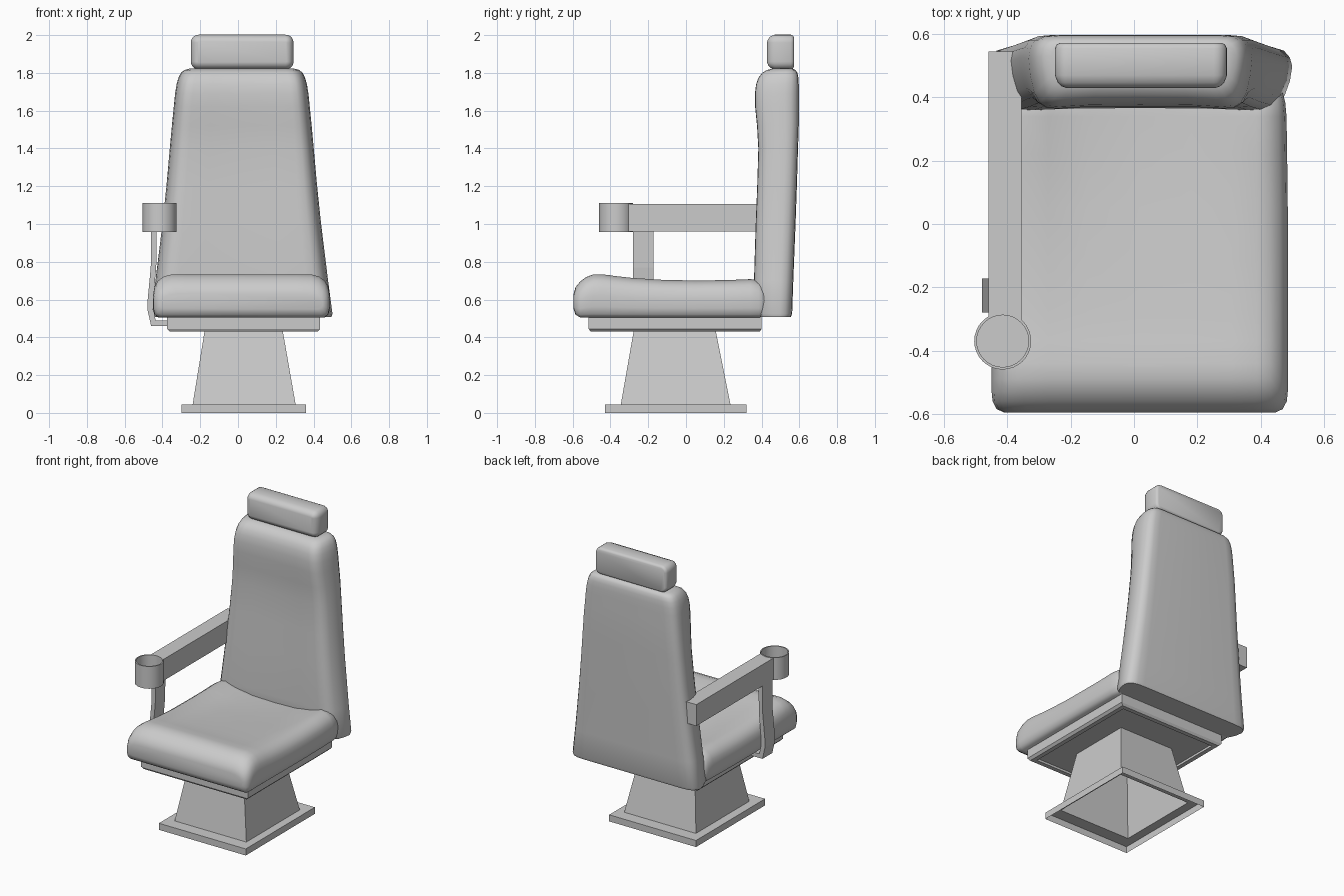
import bpy, bmesh
from math import sin, cos, pi, sqrt


def loft(name, rings, caps=(True, True), smooth=None):
    """Skin a list of equal-length closed rings into one object."""
    bm = bmesh.new()
    loops = [[bm.verts.new(p) for p in ring] for ring in rings]
    n = len(loops[0])
    for a, b in zip(loops, loops[1:]):
        for i in range(n):
            bm.faces.new((a[i], a[(i + 1) % n], b[(i + 1) % n], b[i]))
    if caps[0]:
        bm.faces.new(loops[0])
    if caps[1]:
        bm.faces.new(loops[-1])
    bmesh.ops.recalc_face_normals(bm, faces=bm.faces)
    mesh = bpy.data.meshes.new(name)
    bm.to_mesh(mesh)
    bm.free()
    obj = bpy.data.objects.new(name, mesh)
    bpy.context.collection.objects.link(obj)
    if smooth:
        bpy.ops.object.select_all(action='DESELECT')
        obj.select_set(True)
        bpy.context.view_layer.objects.active = obj
        bpy.ops.object.shade_smooth_by_angle(angle=smooth * pi / 180)
    return obj


def rect(x0, x1, y0, y1, z):
    return [(x0, y0, z), (x1, y0, z), (x1, y1, z), (x0, y1, z)]


def circle(cx, cy, r, z, n=32):
    return [(cx + r * cos(2 * pi * i / n), cy + r * sin(2 * pi * i / n), z) for i in range(n)]


def rounded(hw, hh, r, n=5):
    """Rounded rectangle outline around the origin."""
    pts = []
    for k, (sx, sy) in enumerate(((1, 1), (-1, 1), (-1, -1), (1, -1))):
        for i in range(n + 1):
            a = pi / 2 * (k + i / n)
            pts.append((sx * (hw - r) + r * cos(a), sy * (hh - r) + r * sin(a)))
    return pts


def mirrored(half):
    """Close a half outline whose first and last points lie on the axis."""
    return half + [(-u, v) for u, v in half[-2:0:-1]]


# Hollow base flange and tapered pedestal
loft("base_pedestal", [
    rect(-.30, .36, -.43, .32, 0),
    rect(-.30, .36, -.43, .32, .045),
    rect(-.24, .305, -.345, .235, .045),
    rect(-.175, .235, -.275, .155, .445)], caps=(False, False))

# Seat pan with recessed underside
loft("seat_pan", [
    rect(-.375, .435, -.515, .40, .51),
    rect(-.375, .435, -.515, .40, .445),
    rect(-.36, .42, -.505, .39, .43),
    rect(-.33, .39, -.475, .36, .43),
    rect(-.33, .39, -.475, .36, .445)])

# Seat cushion: cross-sections from front to back
# (y, half width, bottom, top, dish depth)
seat_sections = [
    (-.595, .43, .55, .63, 0), (-.585, .452, .52, .665, 0),
    (-.56, .465, .505, .695, 0), (-.53, .468, .505, .718, 0),
    (-.49, .468, .505, .733, 0), (-.44, .468, .505, .733, 0),
    (-.37, .468, .505, .724, .004), (-.28, .468, .505, .714, .006),
    (-.12, .468, .505, .704, .012), (.05, .468, .505, .701, .025),
    (.22, .466, .505, .703, .042), (.34, .464, .505, .708, .052),
    (.385, .46, .505, .704, .05), (.415, .452, .51, .68, .03),
    (.43, .435, .54, .64, 0)]
seat_half = mirrored([(0, 0), (.94, 0), (.985, .08), (1, .25), (1, .5), (.985, .7),
                      (.945, .85), (.88, .95), (.79, 1), (.62, 1.001), (.35, 1.002), (0, 1.003)])
dish = {1.001: .5, 1.002: .9, 1.003: 1}
loft("seat_cushion", [
    [(.018 + w * u, y, b + (t - b) * v - d * dish.get(v, 0)) for u, v in seat_half]
    for y, w, b, t, d in seat_sections], smooth=50)

# Backrest: cross-sections from bottom to top
# (z, half width, front y, back y)
back_sections = [
    (.508, .475, .375, .555), (.525, .48, .362, .562), (.70, .457, .36, .568),
    (1.0, .42, .369, .58), (1.2, .399, .377, .587), (1.4, .381, .383, .593),
    (1.52, .37, .376, .597), (1.62, .36, .366, .597), (1.69, .353, .365, .597),
    (1.74, .345, .371, .597), (1.775, .335, .384, .595), (1.80, .322, .403, .59),
    (1.815, .305, .428, .58), (1.822, .28, .455, .565)]
back_half = mirrored([(0, .03), (.45, .025), (.74, .0), (.83, .01), (.90, .08), (.95, .22),
                      (.985, .45), (1, .68), (.985, .82), (.945, .93), (.87, .985),
                      (.76, 1), (0, 1)])
loft("backrest", [
    [(.02 + w * u, f + (k - f) * v, z) for u, v in back_half]
    for z, w, f, k in back_sections], smooth=50)

# Headrest: soft front edge, crisper back edge (y, inset)
loft("headrest", [
    [(.022 + x, y, 1.91 + z) for x, z in rounded(.272 - i, .092 - i, .042 - i)]
    for y, i in ((.43, .036), (.435, .022), (.447, .009), (.47, 0), (.555, 0),
                 (.567, .006), (.572, .015))], smooth=45)

# Armrest bar, its front end hollowed to meet the cup holder
cup_x, cup_y = -.415, -.37
xs = [-.355 - .105 * i / 8 for i in range(9)]
bar = [(-.46, .545), (-.355, .545)] + [
    (x, cup_y + sqrt(.087 ** 2 - (x - cup_x) ** 2)) for x in xs]
loft("armrest_bar", [[(x, y, z) for x, y in bar] for z in (.96, 1.107)])

# Cup holder
loft("cup_holder", [circle(cup_x, cup_y, r, z) for r, z in
                    ((.09, .957), (.09, 1.11), (.082, 1.11), (.082, .975))], smooth=40)

# Bent armrest bracket reaching under the seat
bracket = [(-.46, .97), (-.462, .77), (-.48, .58), (-.478, .54), (-.46, .46), (-.36, .46),
           (-.36, .488), (-.435, .488), (-.45, .55), (-.45, .59), (-.433, .77), (-.43, .97)]
loft("armrest_bracket", [[(x, y, z) for x, z in bracket] for y in (-.28, -.173)])
